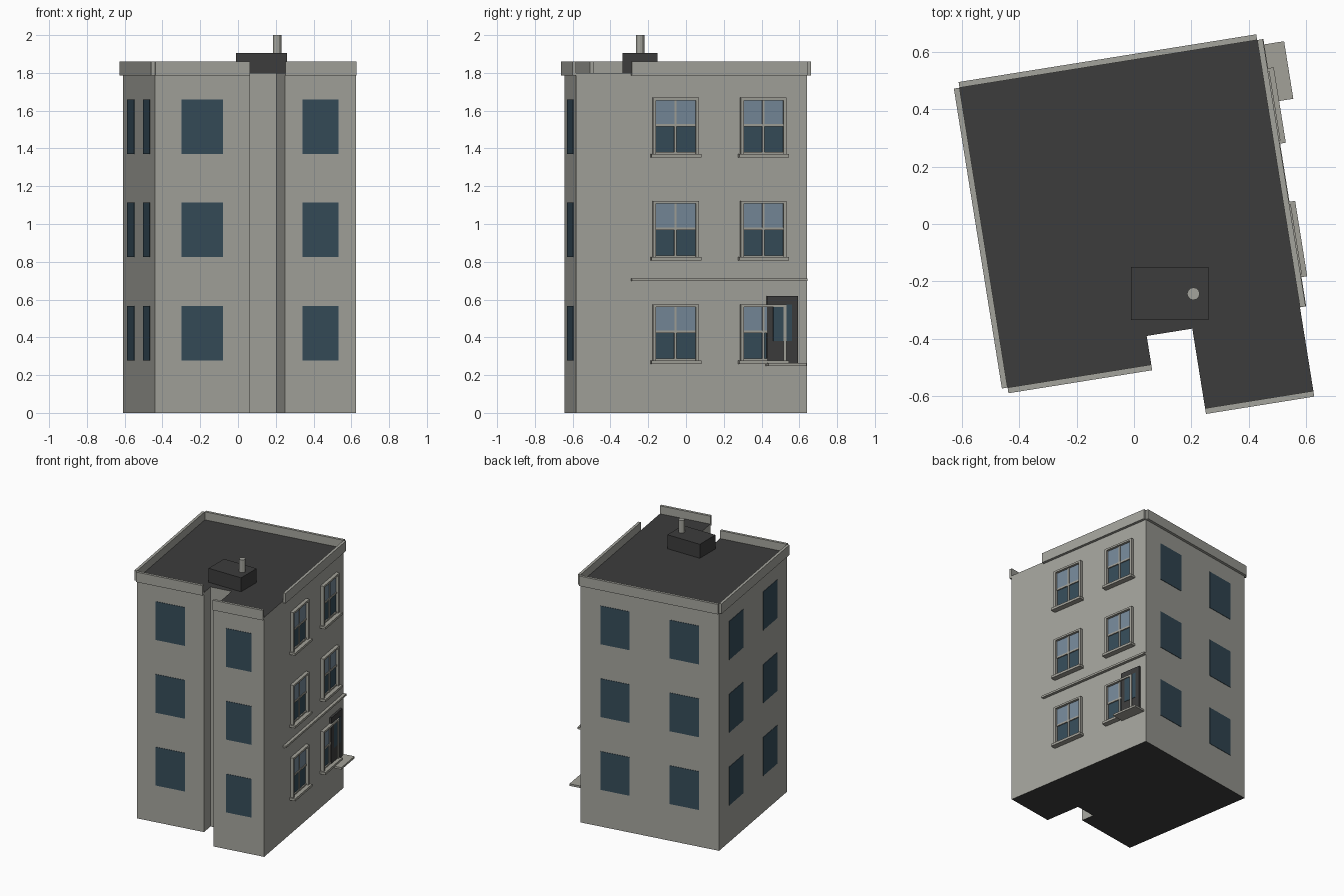
import bpy, bmesh, math

if "Cube" in bpy.data.objects:
    bpy.data.objects.remove(bpy.data.objects["Cube"])

ANGLE = math.radians(9.1)          # whole building is turned on the plot


def mat(name, r, g, b):
    m = bpy.data.materials.new(name)
    m.diffuse_color = (r, g, b, 1)
    m.use_nodes = True
    m.node_tree.nodes["Principled BSDF"].inputs["Base Color"].default_value = m.diffuse_color
    return m


WALL = mat("wall_grey", .37, .37, .335)
ROOF = mat("roof_charcoal", .046, .046, .046)
DARK = mat("dark_glass", .036, .072, .100)
LIGHT = mat("light_glass", .18, .25, .32)
TRIM = mat("trim_stone", .36, .355, .315)


def finish(name, bm, mats, turn=ANGLE):
    bmesh.ops.recalc_face_normals(bm, faces=bm.faces)
    me = bpy.data.meshes.new(name)
    bm.to_mesh(me)
    bm.free()
    for m in mats:
        me.materials.append(m)
    ob = bpy.data.objects.new(name, me)
    ob.rotation_euler.z = turn
    bpy.context.collection.objects.link(ob)
    return ob


def boxes(name, items, material, turn=ANGLE):
    """One object from boxes given as (x0, x1, y0, y1, z0, z1)."""
    bm = bmesh.new()
    for x0, x1, y0, y1, z0, z1 in items:
        vs = bmesh.ops.create_cube(bm, size=1)["verts"]
        for v in vs:
            v.co.x = x1 if v.co.x > 0 else x0
            v.co.y = y1 if v.co.y > 0 else y0
            v.co.z = z1 if v.co.z > 0 else z0
    return finish(name, bm, [material], turn)


# Plan dimensions before turning
W, BACK, FRONT_L, FRONT_R = .525, .565, -.493, -.673
N0, N1, NOTCH = -.018, .143, -.392
SPLIT = -.378                      # front end of the decorated side wall
TOP = 1.80

# Main body: extruded footprint, roof and underside charcoal
plan = [(-W, BACK), (-W, FRONT_L), (N0, FRONT_L), (N0, NOTCH),
        (N1, NOTCH), (N1, FRONT_R), (W, FRONT_R), (W, BACK)]
bm = bmesh.new()
base = bm.faces.new([bm.verts.new((x, y, 0)) for x, y in plan])
ext = bmesh.ops.extrude_face_region(bm, geom=[base], use_keep_orig=True)
for v in ext["geom"]:
    if isinstance(v, bmesh.types.BMVert):
        v.co.z = TOP
bm.normal_update()
for f in bm.faces:
    f.material_index = 1 if abs(f.normal.z) > .5 else 0
finish("building_body", bm, [WALL, ROOF])

# Parapets, one strip per street wall
T, P0, P1 = .02, 1.785, 1.86
boxes("parapet", [
    (-W, W, BACK, BACK + T, P0, P1),
    (-W - T, -W, FRONT_L, BACK, P0, P1),
    (-W, N0, FRONT_L - T, FRONT_L, P0, P1),
    (N1, W, FRONT_R - T, FRONT_R, P0, P1),
    (W, W + T, SPLIT, BACK, P0, P1)], WALL)

# Plain windows on front, back and left walls
D = .003
plain = []
for k in range(3):
    z0, z1 = .277 + .547 * k, .566 + .547 * k
    for c, h, y in ((-.2715, .111, FRONT_L), (.334, .096, FRONT_R),
                    (-.2625, .11, BACK), (.2625, .11, BACK)):
        plain.append((c - h, c + h, y - D, y + D, z0, z1))
    for c in (-.2285, .3005):
        plain.append((-W - D, -W + D, c - .111, c + .111, z0, z1))
boxes("plain_windows", plain, DARK)

# Sash windows on the right wall
lower, upper, bars, frames, sills = [], [], [], [], []
for k in range(3):
    z = .277 + .547 * k
    for c in (-.142, .329):
        lower.append((W, W + .004, c - .11, c + .11, z, z + .15))
        upper.append((W, W + .007, c - .11, c + .11, z + .15, z + .285))
        bars += [(W, W + .012, c - .006, c + .006, z, z + .285),
                 (W, W + .012, c - .11, c + .11, z + .145, z + .158),
                 (W, W + .012, c - .11, c + .11, z, z + .01)]
        frames += [(W, W + .025, c - .123, c - .107, z, z + .298),
                   (W, W + .025, c + .107, c + .123, z, z + .298),
                   (W, W + .025, c - .107, c + .107, z + .284, z + .298)]
        sills.append((W, W + .042, c - .133, c + .133, z - .018, z))
boxes("lower_panes", lower, DARK)
boxes("upper_panes", upper, LIGHT)
boxes("sash_bars", bars, TRIM)
boxes("window_frames", frames, TRIM)
boxes("window_sills", sills, TRIM)

# String course above the ground floor
boxes("string_course", [(W, W + .022, SPLIT, BACK, .697, .712)], TRIM)

# Door with glass panel and step
boxes("door", [(W, W + .015, .348, .515, .262, .62)], ROOF)
boxes("door_glass", [(W + .014, W + .018, .381, .482, .38, .575)], DARK)
boxes("door_step", [(W, W + .092, .343, .546, .248, .263)], TRIM)

# Roof housing and vent pipe, square to the grid
boxes("roof_housing", [(-.01, .26, -.335, -.15, TOP - .01, 1.905)], ROOF, 0)
bm = bmesh.new()
bmesh.ops.create_cone(bm, cap_ends=True, segments=12, radius1=.022,
                      radius2=.022, depth=.2)
bmesh.ops.translate(bm, verts=bm.verts, vec=(.207, -.243, 1.9))
finish("vent_pipe", bm, [WALL], 0)
